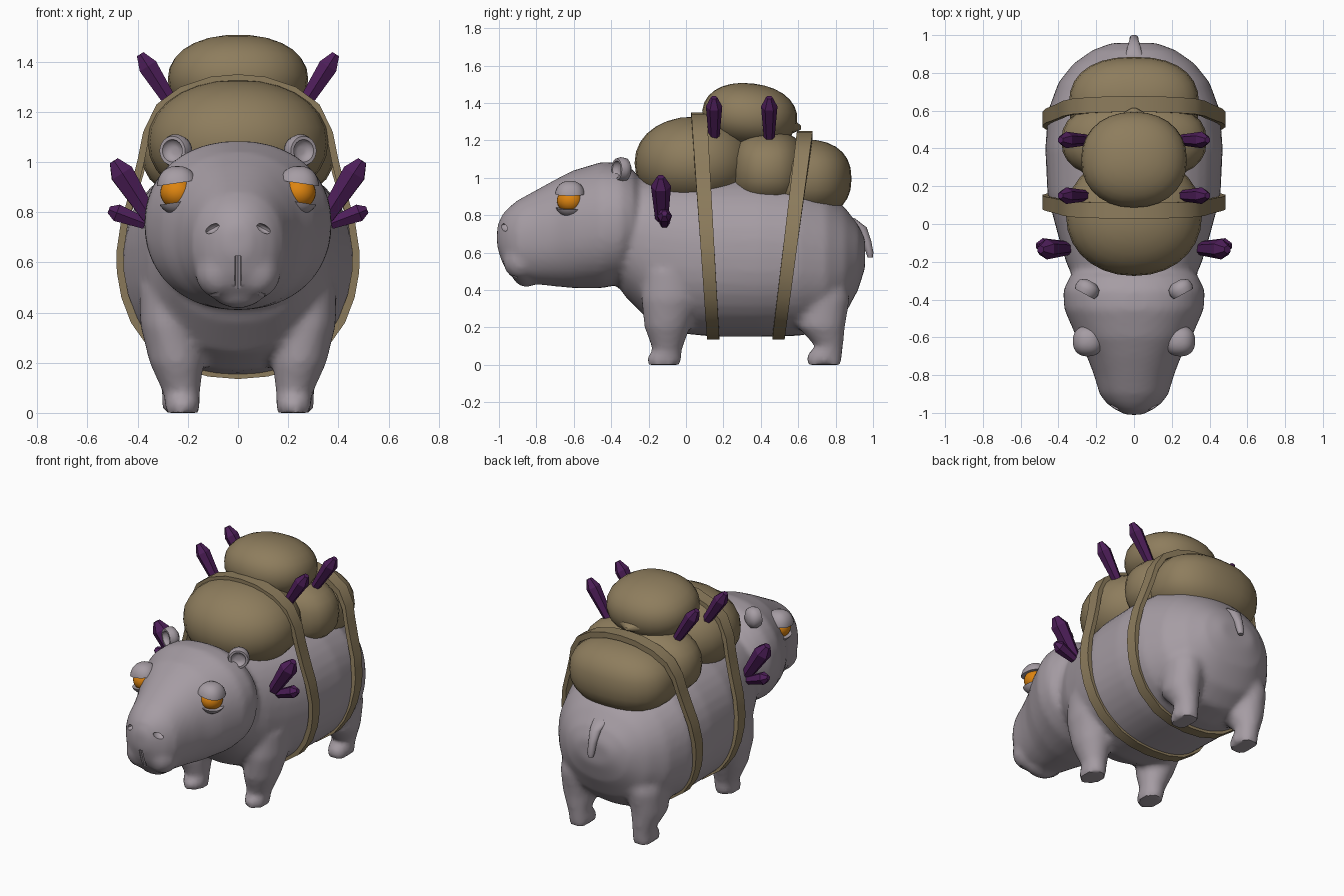
import bpy, bmesh, math
from mathutils import Vector, Matrix, Euler

cube = bpy.data.objects.get("Cube")
if cube:
    bpy.data.objects.remove(cube)


def material(name, rgb):
    m = bpy.data.materials.new(name)
    m.use_nodes = True
    m.diffuse_color = (*rgb, 1)
    m.node_tree.nodes["Principled BSDF"].inputs["Base Color"].default_value = (*rgb, 1)
    return m


HIDE = material("grey hide", (0.38, 0.335, 0.37))
CANVAS = material("tan canvas", (0.27, 0.205, 0.11))
CRYSTAL = material("purple crystal", (0.075, 0.013, 0.1))
AMBER = material("amber eye", (0.72, 0.23, 0.005))


def finish(name, bm, mat, angle=40):
    bmesh.ops.recalc_face_normals(bm, faces=bm.faces)
    mesh = bpy.data.meshes.new(name)
    bm.to_mesh(mesh)
    bm.free()
    mesh.materials.append(mat)
    ob = bpy.data.objects.new(name, mesh)
    bpy.context.collection.objects.link(ob)
    smooth(ob, angle)
    return ob


def smooth(ob, angle):
    bpy.ops.object.select_all(action='DESELECT')
    ob.select_set(True)
    bpy.context.view_layer.objects.active = ob
    bpy.ops.object.shade_smooth_by_angle(angle=math.radians(angle))


def power(v, e):
    return math.copysign(abs(v) ** e, v)


def loft(bm, rings, axis, n=32, e=1.0, matrix=Matrix()):
    """Skin rings (x, y, z, half width, half depth) stacked along an axis."""
    loops = []
    for x, y, z, a, b in rings:
        loop = []
        for i in range(n):
            t = math.tau * i / n
            u, v = a * power(math.cos(t), e), b * power(math.sin(t), e)
            p = Vector((x + u, y, z + v) if axis == "y" else (x + u, y + v, z))
            loop.append(bm.verts.new(matrix @ p))
        loops.append(loop)
    for p, q in zip(loops, loops[1:]):
        for i in range(n):
            bm.faces.new((p[i], p[i - 1], q[i - 1], q[i]))
    bm.faces.new(loops[0])
    bm.faces.new(loops[-1])


def blob(bm, centre, radii, e=1.0, turn=(0, 0, 0), seg=28):
    """Ellipsoid, squarer when e is under one."""
    verts = bmesh.ops.create_uvsphere(bm, u_segments=seg, v_segments=seg // 2, radius=1)["verts"]
    place = Matrix.Translation(centre) @ Euler(turn).to_matrix().to_4x4()
    for v in verts:
        v.co = place @ Vector([power(c, e) * r for c, r in zip(v.co, radii)])


def bar(bm, p, q, r):
    p, q = Vector(p), Vector(q)
    place = Matrix.Translation((p + q) / 2) @ (q - p).to_track_quat('Z', 'Y').to_matrix().to_4x4()
    bmesh.ops.create_cone(bm, cap_ends=True, segments=8, radius1=r, radius2=r,
                          depth=(q - p).length + r, matrix=place)


# Body, head and legs, fused into one skin
bm = bmesh.new()
trunk = [(-.42, .5, .95, .24), (-.32, .36, 1, .31), (-.2, .24, 1, .36), (-.05, .17, 1.01, .405),
         (.15, .15, 1.02, .458), (.4, .15, 1.02, .47), (.6, .155, 1, .455), (.75, .18, .93, .4),
         (.85, .27, .84, .32), (.92, .4, .75, .22), (.958, .52, .67, .12)]
skull = [(-1.01, .63, .74, .045), (-.985, .55, .8, .095), (-.95, .49, .84, .145), (-.9, .455, .88, .182),
         (-.8, .43, .935, .212), (-.7, .42, .99, .25), (-.6, .41, 1.04, .305), (-.45, .41, 1.085, .37),
         (-.35, .43, 1.08, .375), (-.28, .5, 1.04, .34), (-.22, .6, .95, .25)]
for rows, e in ((trunk, .9), (skull, .92)):
    loft(bm, [(0, y, (lo + hi) / 2, w, (hi - lo) / 2) for y, lo, hi, w in rows], "y", 40, e)
front_leg = [(.222, -.115, 0, .068, .09), (.222, -.115, .04, .07, .092), (.225, -.1, .08, .074, .078),
             (.245, -.1, .2, .108, .122), (.275, -.08, .35, .115, .16), (.28, -.06, .5, .115, .17)]
hind_leg = [(.23, .735, 0, .07, .095), (.23, .74, .05, .072, .095), (.235, .765, .1, .07, .075),
            (.245, .725, .2, .105, .125), (.24, .73, .35, .12, .145), (.22, .72, .5, .12, .13)]
for side in (-1, 1):
    for leg in (front_leg, hind_leg):
        loft(bm, [(side * x, *rest) for x, *rest in leg], "z", 24)
    blob(bm, (side * .075, -.88, .56), (.095, .1, .105))
blob(bm, (0, -.855, .472), (.1, .07, .055))
skin = finish("body", bm, HIDE)
remesh = skin.modifiers.new("fuse", 'REMESH')
remesh.mode = 'VOXEL'
remesh.voxel_size = .02
soften = skin.modifiers.new("soften", 'SMOOTH')
soften.iterations = 4

# Mouth line and nostrils cut into the skin
bm = bmesh.new()
bar(bm, (0, -1, .62), (0, -.965, .5), .014)
for side in (-1, 1):
    bar(bm, (0, -.965, .5), (side * .07, -.955, .475), .011)
    bar(bm, (side * .07, -.955, .475), (side * .12, -.9, .46), .011)
    blob(bm, (side * .1, -.965, .735), (.034, .035, .016), turn=(0, side * .5, 0), seg=16)
cutter = finish("mouth_cutter", bm, HIDE)
cutter.hide_render = True
cut = skin.modifiers.new("mouth", 'BOOLEAN')
cut.operation = 'DIFFERENCE'
cut.solver = 'EXACT'
cut.use_self = True
cut.object = cutter
baked = bpy.data.meshes.new_from_object(skin.evaluated_get(bpy.context.evaluated_depsgraph_get()))
skin.modifiers.clear()
skin.data = baked
bpy.data.objects.remove(cutter)
smooth(skin, 40)

# Stubby tail
bm = bmesh.new()
loft(bm, [(0, .87, .785, .05, .03), (0, .932, .735, .036, .034), (0, .965, .66, .026, .026),
          (0, .982, .6, .024, .02), (0, .985, .575, .016, .014)], "z", 16)
finish("tail", bm, HIDE, 60)

for side, label in ((1, "left"), (-1, "right")):
    # Eyeball with heavy upper and thin lower lids
    eye = Vector((side * .242, -.62, .878))
    bm = bmesh.new()
    blob(bm, eye, (.068, .07, .064))
    finish(label + "_eye", bm, AMBER)
    for lid, offset, keep in (("upper", .038, 1), ("lower", -.038, -1)):
        bm = bmesh.new()
        blob(bm, eye + Vector((0, 0, .01)), (.083, .083, .096), .86)
        normal = Vector((side * .15 * keep, 0, keep)).normalized()
        bmesh.ops.bisect_plane(bm, geom=bm.verts[:] + bm.edges[:] + bm.faces[:],
                               plane_co=eye + Vector((0, 0, offset)),
                               plane_no=normal, clear_inner=True)
        bmesh.ops.holes_fill(bm, edges=bm.edges[:])
        finish(f"{label}_{lid}_lid", bm, HIDE)

    # Cupped ear
    bm = bmesh.new()
    place = Matrix.Translation((side * .245, -.34, 1.045)) @ Matrix.Rotation(side * .5, 4, 'Z')
    cup = [(.03, .04), (.06, .02), (.066, -.01), (.058, -.035), (.045, -.035), (.038, -.015), (.015, -.01)]
    loft(bm, [(0, y, 0, r, r) for r, y in cup], "y", 24, 1, place)
    finish(label + "_ear", bm, HIDE, 60)

    # Crystals on the load and shoulder
    for i, (base, tip, r) in enumerate((((.25, .15, 1.21), (.39, .15, 1.43), .044),
                                        ((.25, .445, 1.21), (.39, .445, 1.43), .044),
                                        ((.35, -.13, .78), (.495, -.135, 1.005), .054),
                                        ((.37, -.115, .755), (.515, -.115, .81), .04))):
        a, b = (Vector((side * p[0], p[1], p[2])) for p in (base, tip))
        length = (b - a).length
        place = Matrix.Translation(a) @ (b - a).to_track_quat('Z', 'Y').to_matrix().to_4x4()
        bm = bmesh.new()
        loft(bm, [(0, 0, length * t, r * s, r * s) for t, s in ((0, .65), (.78, 1), (1, .4))],
             "z", 6, 1, place)
        finish(f"{label}_crystal_{i + 1}", bm, CRYSTAL, 10)

# Stuffed sacks
for name, centre, radii, e, tilt in (("front_sack", (0, .045, 1.08), (.36, .32, .247), .95, 0),
                                     ("middle_sack", (0, .44, 1.04), (.385, .21, .215), .83, 0),
                                     ("rear_sack", (0, .63, .995), (.345, .255, .21), .84, 0),
                                     ("top_sack", (0, .34, 1.33), (.28, .255, .175), .92, -.12)):
    bm = bmesh.new()
    blob(bm, centre, radii, e, (tilt, 0, 0))
    if name == "top_sack":
        loft(bm, [(0, .5, 1.29, .16, .07), (0, .57, 1.278, .09, .04), (0, .615, 1.268, .01, .01)], "y", 12)
    finish(name, bm, CANVAS)

# Straps: flat bands wrapped round body and sacks
half = [(0, .135), (.12, .145), (.24, .18), (.36, .265), (.427, .36), (.465, .46), (.483, .56), (.485, .64),
        (.467, .76), (.43, .89), (.4, 1.01), (.378, 1.12), (.325, 1.23), (.23, 1.3), (.11, 1.34), (0, 1.35)]
for name, top, y_low, y_high in (("front_strap", 1.35, .145, .07), ("rear_strap", 1.25, .495, .635)):
    path = []
    for x, z in half + [(-x, z) for x, z in half[-2:0:-1]]:
        if z > .8:
            z = .8 + (z - .8) * (top - .8) / (1.35 - .8)
        path.append((x, z))
    bm = bmesh.new()
    loops = []
    for x, z in path:
        y = y_low + (y_high - y_low) * (z - .14) / (top - .14)
        w = .033 + .009 * (z - .14) / (top - .14)
        inner = Vector((x, 0, z - .65)) * .94
        loops.append([bm.verts.new(p) for p in (
            (x, y - w, z), (x, y + w, z),
            (inner.x, y + w, inner.z + .65), (inner.x, y - w, inner.z + .65))])
    for p, q in zip(loops, loops[1:] + loops[:1]):
        for i in range(4):
            bm.faces.new((p[i - 1], p[i], q[i], q[i - 1]))
    finish(name, bm, CANVAS)
